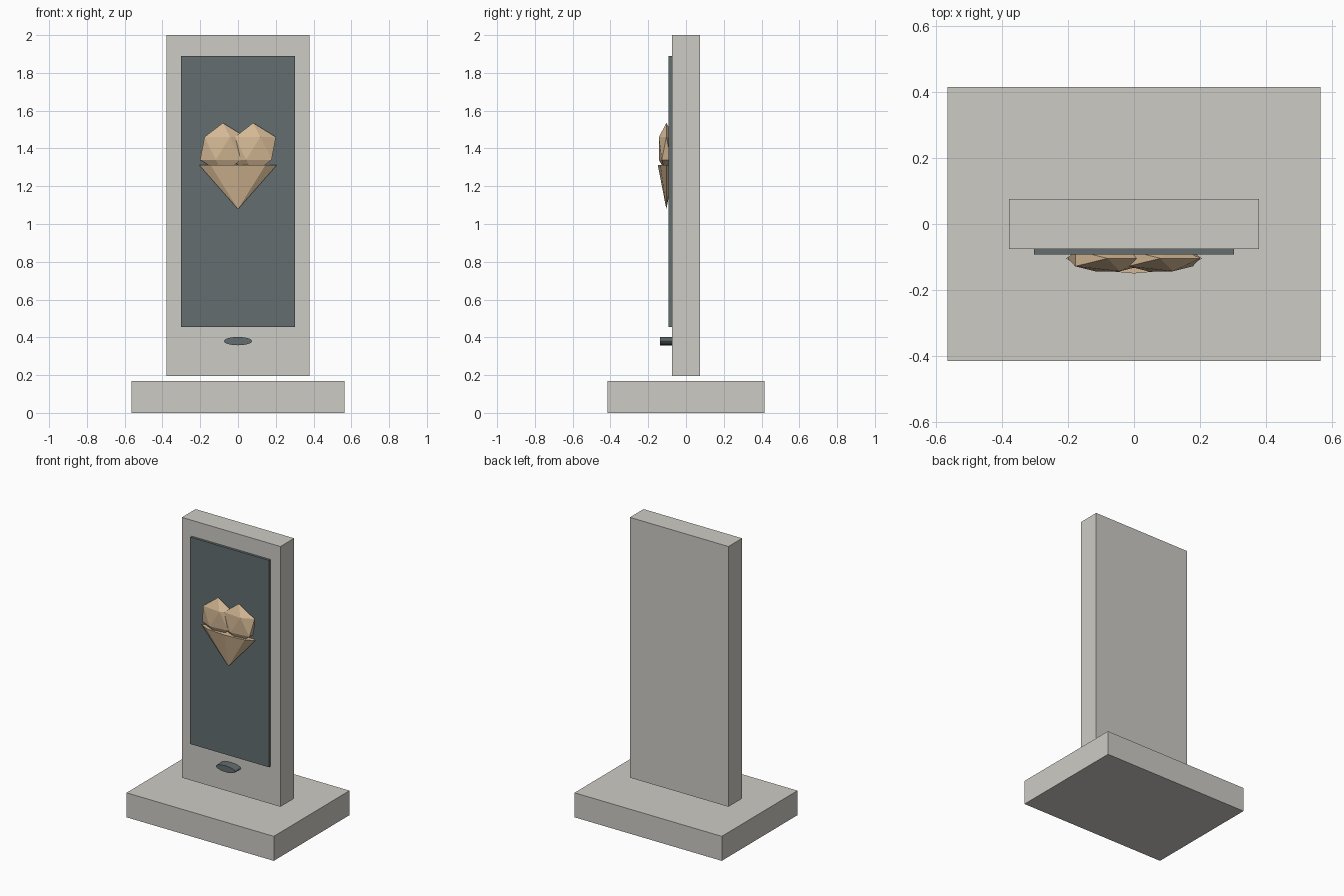
import bpy
import math

cube = bpy.data.objects.get("Cube")
if cube:
    bpy.data.objects.remove(cube, do_unlink=True)


def material(name, rgb):
    mat = bpy.data.materials.new(name)
    mat.use_nodes = True
    colour = (*rgb, 1.0)
    mat.diffuse_color = colour
    mat.node_tree.nodes["Principled BSDF"].inputs["Base Color"].default_value = colour
    return mat


stone = material("warm grey stone", (0.61, 0.60, 0.56))
slate = material("dark slate", (0.125, 0.155, 0.16))
tan = material("tan", (0.66, 0.48, 0.30))


def finish(name, mat, scale=(1, 1, 1)):
    obj = bpy.context.object
    obj.name = name
    obj.scale = scale
    bpy.ops.object.transform_apply(location=False, rotation=True, scale=True)
    obj.data.materials.append(mat)
    return obj


def box(name, mat, x, y, z):
    """Box from its lowest and highest value along each axis."""
    middle = [(a + b) / 2 for a, b in (x, y, z)]
    size = [b - a for a, b in (x, y, z)]
    bpy.ops.mesh.primitive_cube_add(size=1, location=middle)
    return finish(name, mat, size)


# Stand, upright slab and screen
box("base", stone, (-0.565, 0.565), (-0.415, 0.415), (0, 0.17))
box("upright_slab", stone, (-0.378, 0.378), (-0.075, 0.075), (0.195, 2))
box("screen", slate, (-0.302, 0.302), (-0.092, -0.073), (0.455, 1.89))

# Flattened oval button
bpy.ops.mesh.primitive_cylinder_add(
    vertices=16, radius=1, depth=1, location=(0, -0.105, 0.38),
    rotation=(math.pi / 2, 0, 0))
button = finish("button", slate)
button.scale = (0.075, 0.064, 0.022)

# Faceted heart: two flattened gem lobes above a downward cone
for side, x in (("right", -0.08), ("left", 0.08)):
    bpy.ops.mesh.primitive_ico_sphere_add(
        subdivisions=1, radius=0.135, location=(x, -0.104, 1.4))
    finish("heart_lobe_" + side, tan, (1, 0.34, 1))

bpy.ops.mesh.primitive_cone_add(
    vertices=8, radius1=0.207, radius2=0, depth=0.235,
    location=(0, -0.104, 1.196), rotation=(math.pi, 0, 0))
heart_point = finish("heart_point", tan)
heart_point.scale = (1, 0.22, 1)
